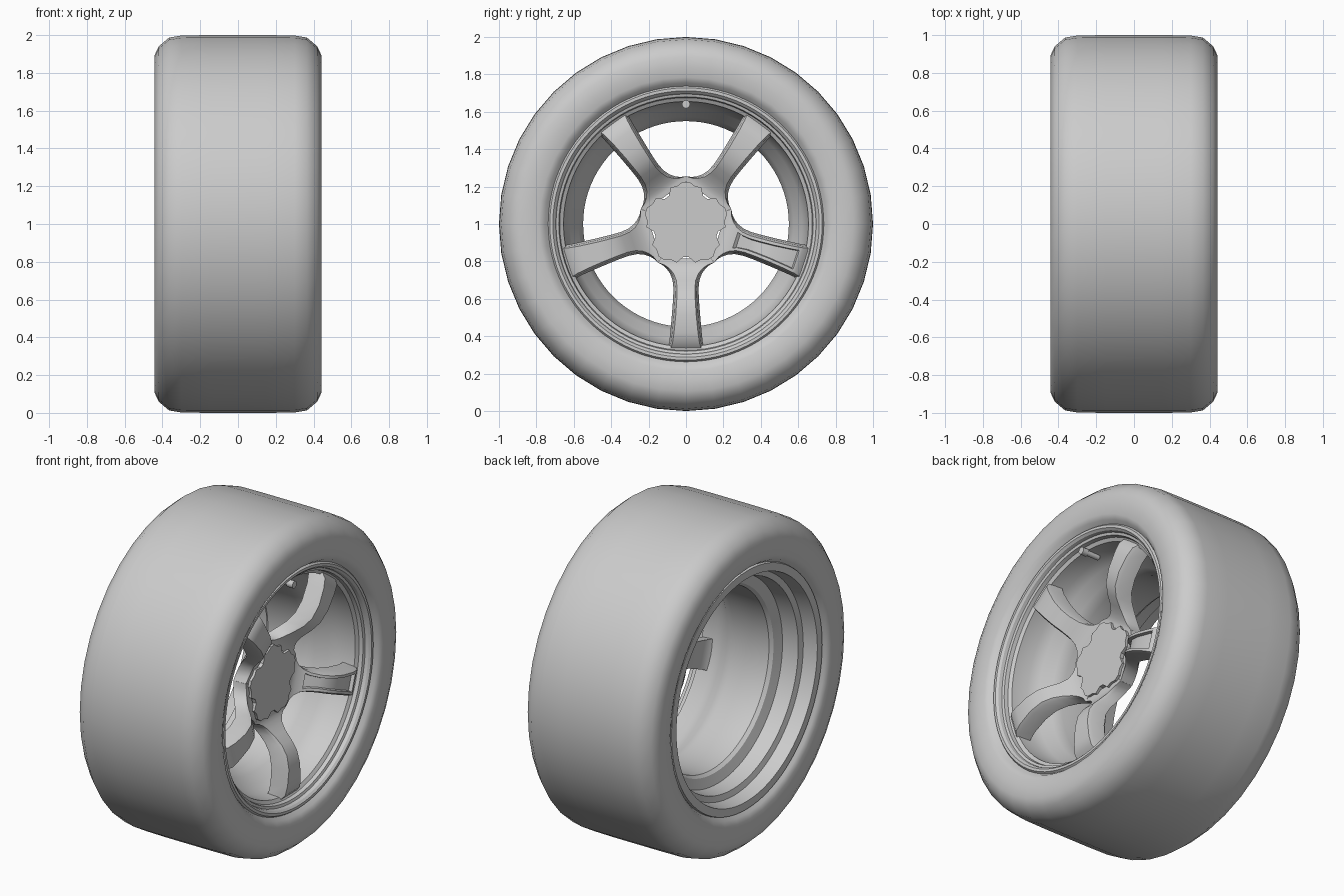
import bpy, bmesh
from math import sin, cos, pi, radians

if "Cube" in bpy.data.objects:
    bpy.data.objects.remove(bpy.data.objects["Cube"])

CZ = 1.0  # axle height; the axle runs along x


def finish(name, bm, angle=35):
    me = bpy.data.meshes.new(name)
    bm.to_mesh(me)
    bm.free()
    ob = bpy.data.objects.new(name, me)
    bpy.context.collection.objects.link(ob)
    bpy.ops.object.select_all(action='DESELECT')
    ob.select_set(True)
    bpy.context.view_layer.objects.active = ob
    bpy.ops.object.shade_smooth_by_angle(angle=radians(angle))
    return ob


def lathe(name, profile, segs, angle=35):
    """Spin (x, radius) points about the axle; faces look inward when x rises."""
    bm = bmesh.new()
    rings = []
    for x, r in profile:
        rings.append([bm.verts.new((x, r * cos(2 * pi * i / segs), CZ + r * sin(2 * pi * i / segs)))
                      for i in range(segs)])
    for a, b in zip(rings, rings[1:]):
        for i in range(segs):
            j = (i + 1) % segs
            bm.faces.new((a[i], b[i], b[j], a[j]))
    return finish(name, bm, angle)


# Tyre: mirrored half profile, bead to tread centre
half = [(.37, .70), (.395, .735), (.425, .755), (.438, .785), (.441, .84), (.441, .895),
        (.42, .94), (.365, .987), (.30, .998), (.15, 1.0)]
lathe("tyre", half + [(-x, r) for x, r in reversed(half)], 40, 50)

# Rim: rear lip, bead step, drop centre, front shelf, front lip
lathe("rim", [(-.37, .70), (-.40, .737), (-.415, .733), (-.415, .685), (-.33, .67), (-.32, .635),
              (-.22, .625), (-.20, .565), (-.18, .55), (.06, .55), (.12, .575), (.18, .62),
              (.24, .645), (.34, .655), (.352, .675), (.375, .68), (.38, .695), (.40, .70),
              (.412, .712), (.412, .728), (.40, .737), (.37, .715)], 80, 30)

# Spokes: (distance, back half width, front half width, front x, back x)
STATIONS = [(.665, .098, .080, .345, .25), (.635, .09, .072, .372, .27), (.58, .084, .064, .382, .28),
            (.48, .075, .054, .385, .28), (.40, .069, .049, .368, .262), (.345, .067, .047, .332, .228),
            (.30, .072, .052, .287, .19), (.265, .085, .066, .255, .165), (.238, .105, .088, .237, .15),
            (.22, .125, .113, .228, .142), (.207, .150, .150, .224, .14), (.185, .134, .134, .222, .14)]


def spoke(k):
    t = radians(270 + 72 * k)
    bm = bmesh.new()
    rows = []
    for u, wb, wf, xf, xb in STATIONS:
        xe = xf - .022
        wm = (wb + wf) / 2
        section = [(-wb, xb), (-wm, xe), (-wf, xf), (wf, xf), (wm, xe), (wb, xb)]
        rows.append([bm.verts.new((x, u * cos(t) - w * sin(t), CZ + u * sin(t) + w * cos(t)))
                     for w, x in section])
    front = []
    for s, (a, b) in enumerate(zip(rows, rows[1:])):
        for i in range(6):
            j = (i + 1) % 6
            f = bm.faces.new((a[i], a[j], b[j], b[i]))
            if i == 2 and 1 <= s <= 6:
                front.append(f)
    bm.faces.new(rows[0])
    bmesh.ops.recalc_face_normals(bm, faces=bm.faces)
    if sum(f.normal.x for f in front) < 0:
        bmesh.ops.reverse_faces(bm, faces=bm.faces)
    if k == 1:  # one spoke carries a recessed panel
        bmesh.ops.inset_region(bm, faces=front, thickness=.016, use_even_offset=True)
        bmesh.ops.inset_region(bm, faces=front, thickness=.004, depth=-.02, use_even_offset=True)
    finish(f"spoke_{k + 1}", bm, 40)


for k in range(5):
    spoke(k)

# Hub plate: flat disc with a notch at each spoke root
bm = bmesh.new()
radii = [.176, .212, .208, .226, .226, .208, .212, .176]
pts = []
for k in range(5):
    for i, r in enumerate(radii):
        a = radians(270 + 72 * k + (i + .5) * 9)
        pts.append(bm.verts.new((.238, r * cos(a), CZ + r * sin(a))))
face = bm.faces.new(pts)
ext = bmesh.ops.extrude_face_region(bm, geom=[face], use_keep_orig=True)
for v in ext["geom"]:
    if isinstance(v, bmesh.types.BMVert):
        v.co.x -= .03
bmesh.ops.recalc_face_normals(bm, faces=bm.faces)
finish("hub_plate", bm)


# Valve: stem and cap near the top of the rim
def valve_part(name, x, length, radius):
    bpy.ops.mesh.primitive_cylinder_add(vertices=12, radius=radius, depth=length,
                                        location=(x, 0, CZ + .64), rotation=(0, pi / 2, 0))
    bpy.context.object.name = name
    bpy.ops.object.shade_smooth_by_angle(angle=radians(35))


valve_part("valve_stem", .31, .10, .016)
valve_part("valve_cap", .365, .04, .022)
